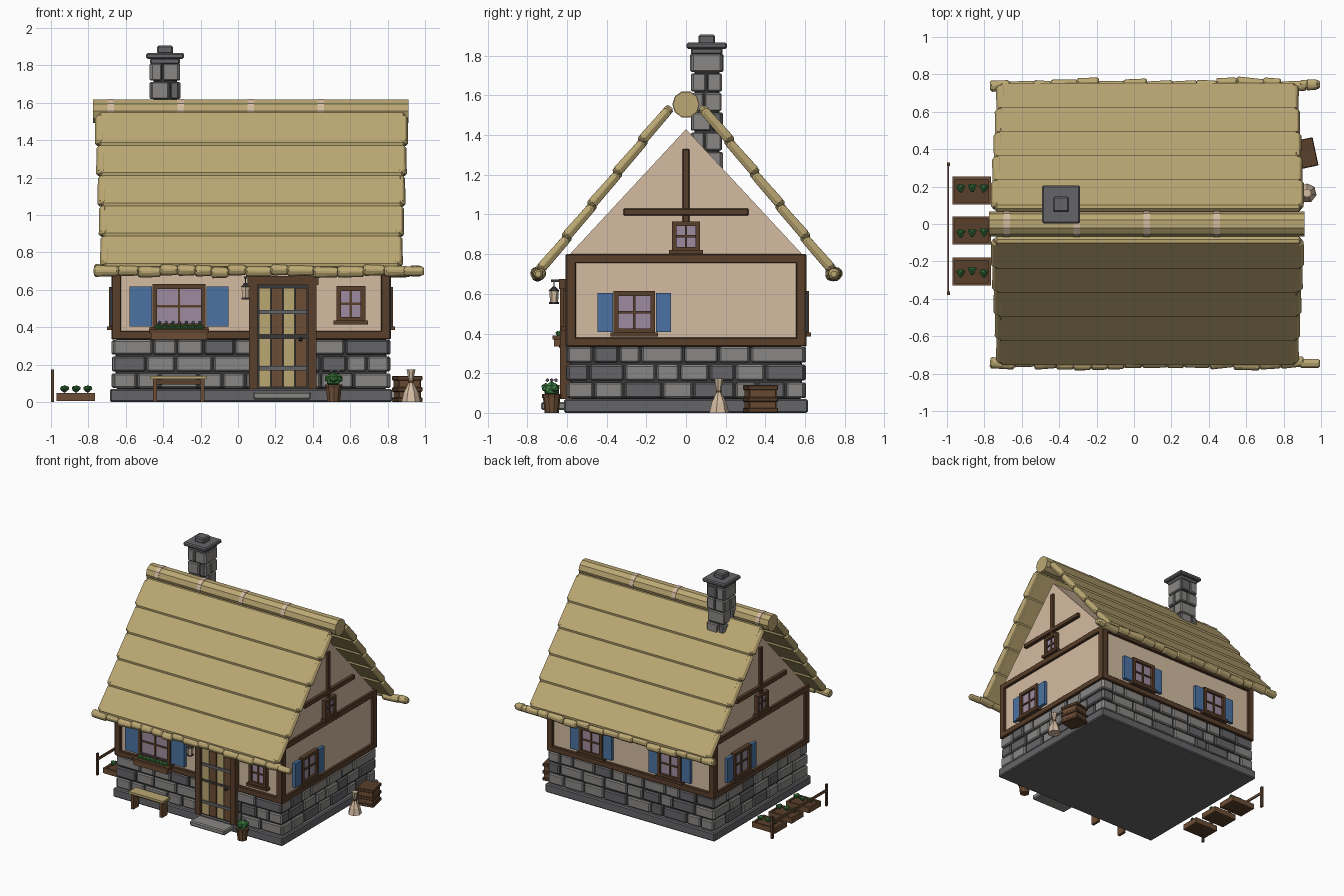
import bpy, bmesh, math, random
from mathutils import Matrix, Vector

random.seed(4)
cube = bpy.data.objects.get("Cube")
if cube:
    bpy.data.objects.remove(cube, do_unlink=True)

COLOURS = {
    "thatch": (0.50, 0.39, 0.17), "timber": (0.10, 0.05, 0.024),
    "plaster": (0.66, 0.50, 0.36), "stone_light": (0.25, 0.245, 0.235),
    "stone_dark": (0.13, 0.13, 0.14), "mortar": (0.04, 0.04, 0.042),
    "shutter_blue": (0.07, 0.17, 0.36), "glass": (0.34, 0.26, 0.35),
    "leaf_green": (0.045, 0.20, 0.05), "wood": (0.15, 0.075, 0.036)}
NAMES = list(COLOURS)
for n, c in COLOURS.items():
    m = bpy.data.materials.new(n)
    m.use_nodes = True
    m.diffuse_color = (*c, 1)
    bsdf = m.node_tree.nodes["Principled BSDF"]
    bsdf.inputs["Base Color"].default_value = (*c, 1)
    bsdf.inputs["Roughness"].default_value = 0.9

CX = 0.07                      # house centre in x
I = Matrix.Identity(4)


def T(x, y, z):
    return Matrix.Translation((x, y, z))


def R(deg, axis):
    return Matrix.Rotation(math.radians(deg), 4, axis)


class Part:
    """Collects primitives into one named object."""

    def __init__(self, name, frame=I):
        self.name, self.frame, self.bm = name, frame, bmesh.new()

    def paint(self, verts, mat):
        for f in {f for v in verts for f in v.link_faces}:
            f.material_index = NAMES.index(mat)

    def box(self, mat, x, y, z, at=I):
        mid = T(*[sum(p) / 2 for p in (x, y, z)])
        size = Matrix.Diagonal((x[1] - x[0], y[1] - y[0], z[1] - z[0], 1))
        g = bmesh.ops.create_cube(self.bm, size=1, matrix=self.frame @ at @ mid @ size)
        self.paint(g["verts"], mat)

    def cone(self, mat, r1, r2, depth, at, sides=8):
        g = bmesh.ops.create_cone(self.bm, cap_ends=True, segments=sides, radius1=r1,
                                  radius2=r2, depth=depth, matrix=self.frame @ at)
        self.paint(g["verts"], mat)

    def ball(self, mat, r, at):
        g = bmesh.ops.create_icosphere(self.bm, subdivisions=1, radius=r, matrix=self.frame @ at)
        self.paint(g["verts"], mat)

    def done(self, bevel=0):
        bmesh.ops.recalc_face_normals(self.bm, faces=self.bm.faces)
        me = bpy.data.meshes.new(self.name)
        self.bm.to_mesh(me)
        self.bm.free()
        for n in NAMES:
            me.materials.append(bpy.data.materials[n])
        ob = bpy.data.objects.new(self.name, me)
        bpy.context.collection.objects.link(ob)
        if bevel:
            b = ob.modifiers.new("bevel", "BEVEL")
            b.width, b.segments = bevel, 1
        return ob


# Each wall frame has local x along the wall and local -y outward
HX, HY = 0.74, 0.60
WALLS = [("front", 0, HX, HY), ("left", 90, HY, HX), ("back", 180, HX, HY), ("right", 270, HY, HX)]


def wall_frame(deg, x=CX, y=0):
    return T(x, y, 0) @ R(deg, "Z")


def masonry(name, x, y, hx, hy, z0, rows, h, wide, gap):
    """Rows of bevelled stones round a dark core."""
    p = Part(name)
    p.box("mortar", (x - hx + .015, x + hx - .015), (y - hy + .015, y + hy - .015), (z0, z0 + rows * h))
    for k, (half, dist) in enumerate([(hx, hy), (hy, hx)] * 2):
        p.frame = wall_frame(90 * k, x, y)
        for r in range(rows):
            u = -half
            while u < half - 0.01:
                w = wide * random.uniform(0.65, 1.35)
                if half - u - w < wide * 0.5:
                    w = half - u
                out = dist + random.uniform(-.004, .006)
                mat = "stone_dark" if random.random() < .2 else "stone_light"
                p.box(mat, (u + gap, u + w - gap), (-out, -dist + .03),
                      (z0 + r * h + gap, z0 + (r + 1) * h - gap))
                u += w
    p.done(gap * 1.6)


# Stone base and chimney
p = Part("foundation")
p.box("stone_dark", (CX - .755, CX + .755), (-.615, .615), (0, .07))
p.box("stone_light", (.08, .39), (-.73, -.6), (.015, .055))
p.done(0.008)
masonry("stone_wall", CX, 0, HX, HY, .07, 3, .089, .16, .005)
masonry("chimney_stack", -.39, .105, .078, .078, 1.22, 6, .099, .09, .004)
p = Part("chimney_cap")
for mat, half, z in (("stone_dark", .08, (1.805, 1.84)), ("stone_dark", .102, (1.835, 1.866)),
                     ("stone_dark", .042, (1.86, 1.906))):
    p.box(mat, (-.39 - half, -.39 + half), (.105 - half, .105 + half), z)
p.done(0.008)

# Plastered walls and gables: one extruded profile
p = Part("plaster_walls")
profile = [(-.585, .335), (.585, .335), (.585, .80), (0, 1.43), (-.585, .80)]
face = p.bm.faces.new([p.bm.verts.new((CX - .727, y, z)) for y, z in profile])
ext = bmesh.ops.extrude_face_region(p.bm, geom=[face])["geom"]
bmesh.ops.translate(p.bm, vec=(1.454, 0, 0), verts=[v for v in ext if isinstance(v, bmesh.types.BMVert)])
p.paint(p.bm.verts, "plaster")
p.done()

# Timber framing
for name, deg, half, dist in WALLS:
    p = Part(name + "_timber_frame", wall_frame(deg))
    y = (-dist - .007, -dist + .04)
    for z in ((.335, .38), (.755, .80)):
        p.box("timber", (-half, half), y, z)
    for s in (-1, 1):
        p.box("timber", (s * half - .025 - s * .02, s * half + .025 - s * .02), y, (.335, .80))
    if half == HY:
        p.box("timber", (-.017, .017), y, (.95, 1.33))
        p.box("timber", (-.315, .315), (y[0] - .006, y[1]), (.995, 1.03))
    p.done(0.004)


def window(name, wall, u, z0, z1, w, shutter=0, t=.025):
    """Framed window with cross bars, sill and optional shutters."""
    _, deg, _, dist = wall
    p = Part(name, wall_frame(deg) @ T(u, -dist, 0))
    h = w / 2
    p.box("glass", (-h + .01, h - .01), (-.002, .03), (z0 + .01, z1 - .01))
    for s in (-1, 1):
        p.box("timber", (s * (h - t / 2) - t / 2, s * (h - t / 2) + t / 2), (-.02, .03), (z0, z1))
        if shutter:
            a, b = sorted((s * (h + .003), s * (h + shutter)))
            p.box("shutter_blue", (a, b), (-.012, .03), (z0 + .008, z1 - .012))
    for z in (z0, z1 - t):
        p.box("timber", (-h, h), (-.02, .03), (z, z + t))
    mid = (z0 + z1) / 2
    p.box("timber", (-.006, .006), (-.01, .03), (z0, z1))
    p.box("timber", (-h, h), (-.01, .03), (mid - .006, mid + .006))
    p.box("timber", (-h - .015, h + .015), (-.03, .03), (z0 - .015, z0 + .005))
    p.done()


front, left, back, right = WALLS
window("front_large_window", front, -.315 - CX, .395, .63, .285, .122)
window("front_small_window", front, .603 - CX, .43, .62, .155)
window("back_window_a", back, -.35, .40, .615, .21, .08)
window("back_window_b", back, .35, .40, .615, .21, .08)
for wall in (left, right):
    window(wall[0] + "_window", wall, -.26, .40, .615, .21, .08)
    window(wall[0] + "_gable_window", wall, 0, .815, .965, .14, 0, .022)

# Door with plank leaf, frame and iron straps
p = Part("door")
p.box("mortar", (.08, .40), (-.608, -.55), (.07, .66))
for i in range(4):
    x = .113 + i * .065
    for z in ((.08, .34), (.36, .61)):
        p.box(("thatch", "wood")[i % 2], (x, x + .06), (-.617, -.59), z)
for x in (.06, .375):
    p.box("timber", (x, x + .045), (-.635, -.55), (.07, .67))
p.box("timber", (.05, .43), (-.64, -.55), (.625, .675))
for z in (.17, .47):
    p.box("stone_dark", (.113, .368), (-.626, -.6), (z, z + .022))
p.ball("mortar", .012, T(.335, -.63, .335))
p.done()

# Thatch: overlapping courses, edge rolls and eave bundles
for s, side in ((-1, "front"), (1, "back")):
    p = Part(side + "_thatch")
    d, n = Vector((0, s * .62, -.785)), Vector((0, s * .785, .62))
    slope = Matrix((Vector((1, 0, 0)), d, n)).transposed().to_4x4()
    for i in range(5):
        at = T(0, s * .085, 1.53) @ slope @ T(0, i * .206, 0) @ R(3, "X")
        shrink = .007 * i
        p.box("thatch", (-.745 + shrink, .893 - shrink), (-.015, .222), (-.022, .024), at)
        for x in (-.738 + shrink, .882 - shrink):
            p.cone("thatch", .032, .029, .2, at @ T(x, .105, 0) @ R(90, "X"), 6)
    p.done(0.012)
    p = Part(side + "_eave_bundles")
    x, end = -.77, (.985 if s > 0 else .93)
    while x < end - .05:
        w = min(random.uniform(.09, .15), end - x)
        at = T(x + w / 2, s * (.742 + random.uniform(-.008, .012)), .70 + random.uniform(-.008, .008))
        p.cone("thatch", .034, .03, w, at @ R(90, "Y") @ R(random.uniform(-5, 5), "X"), 7)
        x += w * .97
    p.cone("thatch", .028, .026, .11, T(.94, s * .745, .70) @ R(90, "Y"), 7)
    p.done(0.009)
p = Part("ridge_roll")
p.cone("thatch", .066, .066, 1.685, T(.068, 0, 1.555) @ R(90, "Y"), 10)
for i in range(4):
    p.cone("plaster", .069, .069, .034, T(-.68 + i * .374, 0, 1.555) @ R(90, "Y"), 10)
p.done()


def tuft(p, at, r):
    """Leafy clump of small faceted balls."""
    p.ball("leaf_green", r, at)
    for k in range(3):
        p.ball("leaf_green", r * .6, at @ R(120 * k + 30, "Z") @ T(r * .7, 0, r * .2))


# Flower box
p = Part("flower_box")
p.box("wood", (-.465, -.165), (-.665, -.6), (.335, .385))
p.box("timber", (-.475, -.155), (-.672, -.6), (.37, .39))
for i in range(7):
    tuft(p, T(-.425 + i * .037, -.635, .398), .018)
    p.ball(("shutter_blue", "glass")[i % 2], .009, T(-.42 + i * .036, -.625, .425))
p.done()

# Bench
p = Part("bench")
p.box("thatch", (-.47, -.165), (-.72, -.63), (.122, .14))
for x in (-.455, -.2):
    p.box("wood", (x, x + .022), (-.71, -.64), (0, .122))
p.box("timber", (-.45, -.19), (-.68, -.665), (.095, .12))
p.done()

# Potted plant
p = Part("plant_pot", T(.512, -.677, 0))
p.cone("wood", .035, .045, .085, T(0, 0, .0425), 10)
p.cone("timber", .05, .05, .018, T(0, 0, .085), 10)
tuft(p, T(0, 0, .118), .042)
for k in range(3):
    p.ball("glass", .01, R(120 * k, "Z") @ T(.025, 0, .165))
p.done()

# Lantern on a bracket
p = Part("lantern", T(.04, -.665, 0))
p.box("mortar", (-.008, .008), (-.015, .07), (.66, .672))
p.box("mortar", (-.003, .003), (-.003, .003), (.62, .66))
p.cone("plaster", .02, .024, .06, T(0, 0, .585), 6)
p.cone("mortar", .03, .008, .022, T(0, 0, .625), 6)
p.cone("mortar", .026, .026, .01, T(0, 0, .553), 6)
p.done()

# Crate and sack beside the house
p = Part("crate", T(.905, .375, 0) @ R(12, "Z"))
p.box("wood", (-.06, .06), (-.07, .07), (.005, .135))
for z in (0, .055, .115):
    p.box("timber", (-.067, .067), (-.077, .077), (z, z + .025))
p.done(0.004)
p = Part("sack", T(.925, .165, 0))
p.cone("plaster", .052, .04, .05, T(0, 0, .025), 7)
p.cone("plaster", .04, .012, .055, T(0, 0, .0775), 7)
p.cone("wood", .015, .015, .012, T(0, 0, .108), 7)
p.cone("plaster", .012, .024, .06, T(0, 0, .143), 7)
p.done()

# Garden beds and fence
for i, y in enumerate((.178, -.035, -.255)):
    p = Part("garden_bed_%d" % (i + 1), T(-.867, y, 0))
    p.box("timber", (-.095, .095), (-.065, .065), (.01, .038))
    for s in (-1, 1):
        p.box("wood", (-.103, .103), (s * .068 - .007, s * .068 + .007), (.005, .048))
        p.box("wood", (s * .096 - .007, s * .096 + .007), (-.075, .075), (.005, .048))
    for k in range(3):
        tuft(p, T(-.06 + k * .062, random.uniform(-.015, .025), .07), .021)
    p.done()
p = Part("garden_fence")
for y in (-.37, .32):
    p.box("timber", (-1, -.985), (y - .01, y + .01), (0, .175))
p.box("wood", (-.998, -.988), (-.38, .33), (.115, .135))
p.done()
